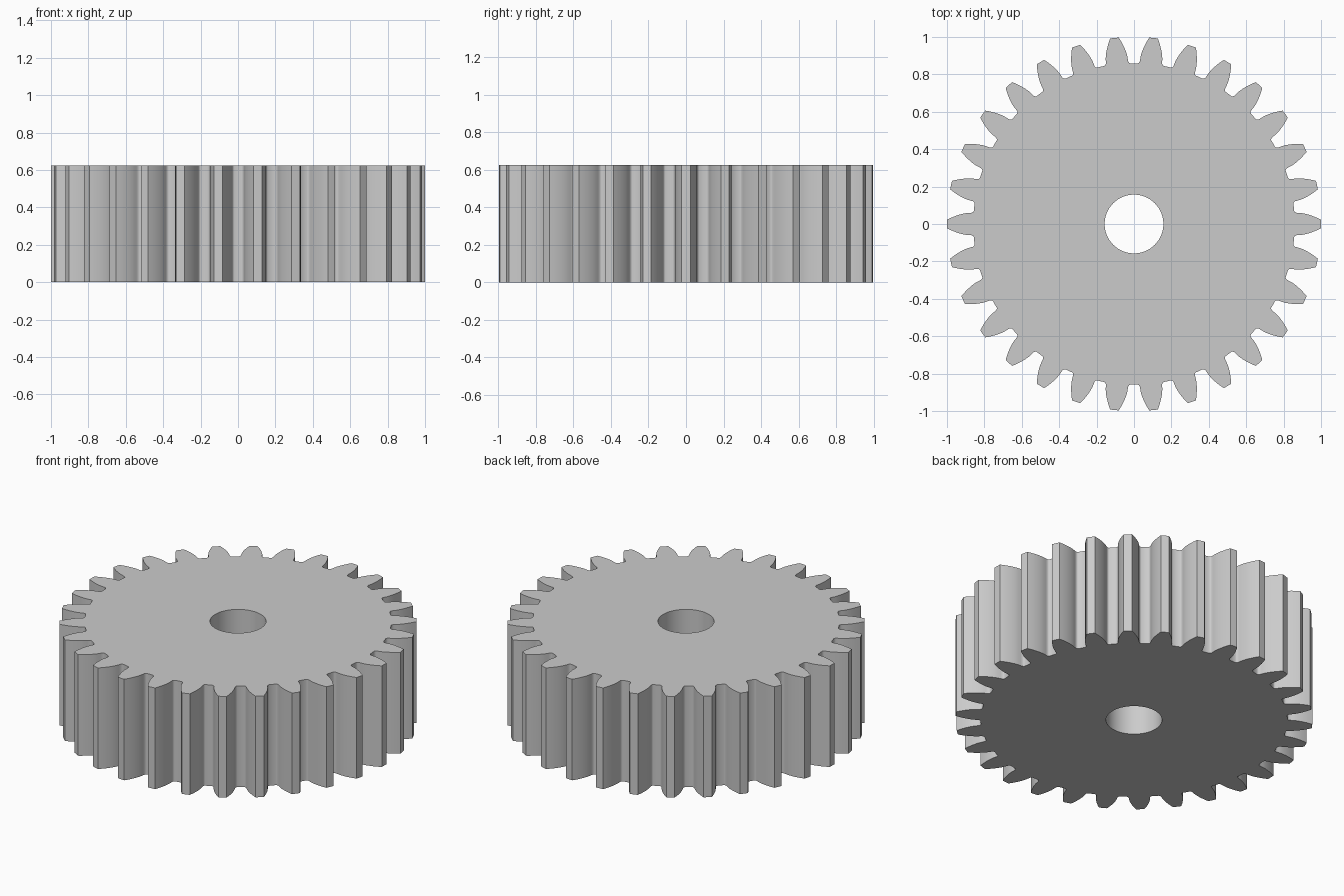
import bpy, bmesh
from math import acos, cos, sin, tan, pi, radians

if "Cube" in bpy.data.objects:
    bpy.data.objects.remove(bpy.data.objects["Cube"])

TEETH, M = 30, 1 / 16
TIP, PITCH, ROOT = 1.0, M * TEETH / 2, 1 - 2.25 * M
BASE = PITCH * cos(radians(20))
HEIGHT, BORE = 10 * M, 0.157


def inv(a):
    return tan(a) - a


def half_angle(r):
    # involute half thickness of a tooth at radius r
    return pi / (2 * TEETH) + inv(radians(20)) - inv(acos(min(1, BASE / r)))


# one tooth flank from root fillet to tip, as (radius, half angle)
flank = [(ROOT, 0.081), (ROOT + 0.003, 0.0745), (ROOT + 0.010, 0.0695)]
for i in range(9):
    r = BASE + 0.0005 + (TIP - BASE - 0.0005) * i / 8
    flank.append((r, half_angle(r)))
tooth = [(r, -a) for r, a in flank] + [(TIP, 0)] + [(r, a) for r, a in reversed(flank)]

# full outline: every tooth, then a root point in the middle of each gap
outline = []
for k in range(TEETH):
    c = 2 * pi * k / TEETH
    outline += [(r * cos(c + a), r * sin(c + a)) for r, a in tooth]
    g = c + pi / TEETH
    outline.append((ROOT * cos(g), ROOT * sin(g)))
bore = [(BORE * cos(2 * pi * i / 64), BORE * sin(2 * pi * i / 64)) for i in range(64)]

# fill the outline around the bore and extrude to a solid
bm = bmesh.new()
edges = []
for loop in (outline, bore):
    vs = [bm.verts.new((x, y, 0)) for x, y in loop]
    edges += [bm.edges.new((vs[i], vs[(i + 1) % len(vs)])) for i in range(len(vs))]
bmesh.ops.triangle_fill(bm, use_beauty=True, use_dissolve=False, edges=edges)
ext = bmesh.ops.extrude_face_region(bm, geom=bm.faces[:], use_keep_orig=True)
bmesh.ops.translate(bm, vec=(0, 0, HEIGHT),
                    verts=[v for v in ext["geom"] if isinstance(v, bmesh.types.BMVert)])
bmesh.ops.recalc_face_normals(bm, faces=bm.faces[:])

mesh = bpy.data.meshes.new("spur_gear")
bm.to_mesh(mesh)
bm.free()
gear = bpy.data.objects.new("spur_gear", mesh)
bpy.context.collection.objects.link(gear)
bpy.context.view_layer.objects.active = gear
gear.select_set(True)
bpy.ops.object.shade_smooth_by_angle(angle=radians(30))
